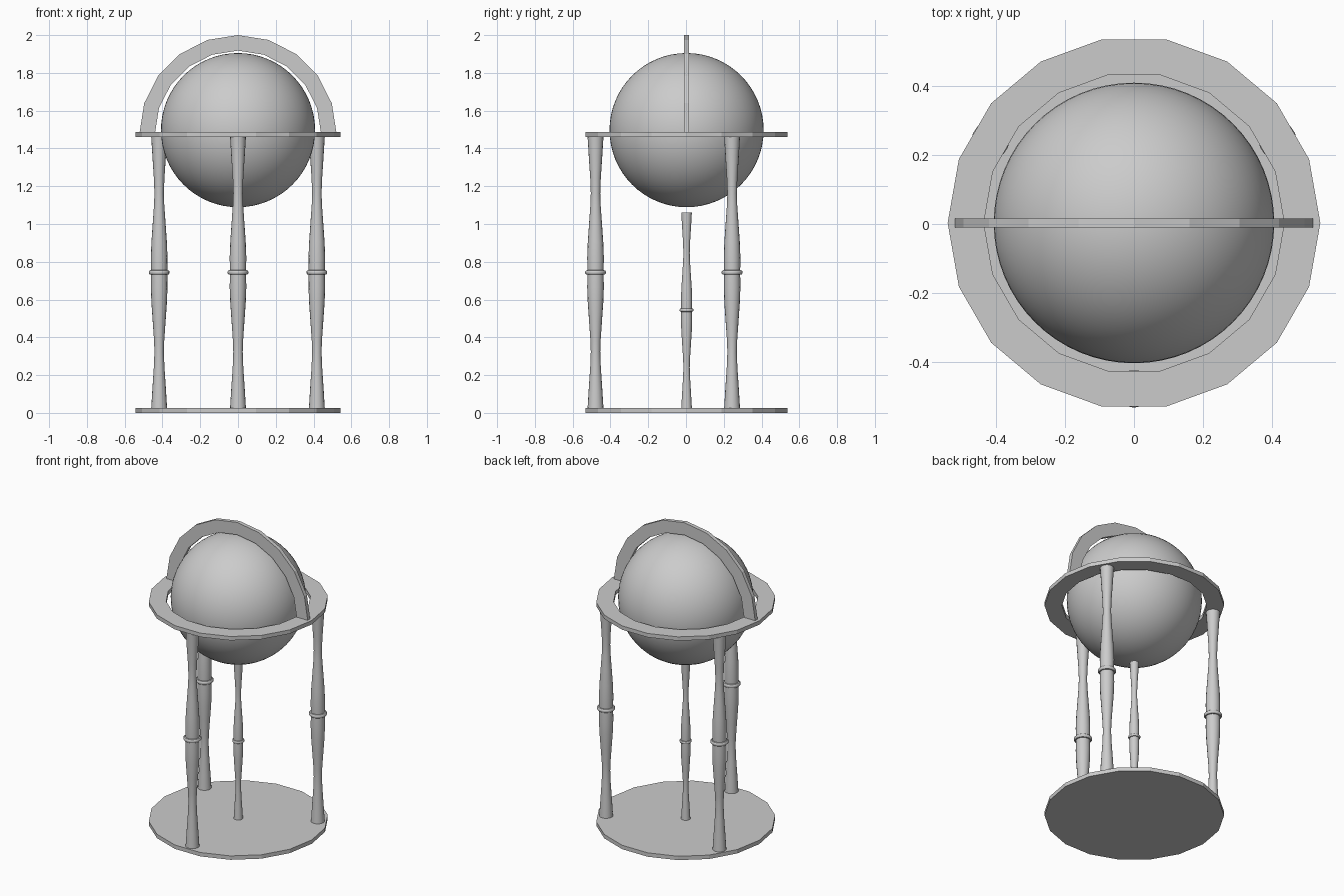
import bpy, bmesh, math

if "Cube" in bpy.data.objects:
    bpy.data.objects.remove(bpy.data.objects["Cube"])

Y0 = 0.003          # slight shift so the whole model is centred in y
SIDES = 18          # facets of base and horizon ring

grey = bpy.data.materials.new("plain grey")
grey.diffuse_color = (0.6, 0.6, 0.6, 1)
grey.use_nodes = True
grey.node_tree.nodes["Principled BSDF"].inputs["Base Color"].default_value = grey.diffuse_color


def finish(name, bm, smooth=None):
    bmesh.ops.recalc_face_normals(bm, faces=bm.faces)
    me = bpy.data.meshes.new(name)
    bm.to_mesh(me)
    bm.free()
    me.materials.append(grey)
    ob = bpy.data.objects.new(name, me)
    bpy.context.collection.objects.link(ob)
    if smooth:
        bpy.ops.object.select_all(action='DESELECT')
        bpy.context.view_layer.objects.active = ob
        ob.select_set(True)
        bpy.ops.object.shade_smooth_by_angle(angle=math.radians(smooth))
    return ob


def sweep(bm, section, place, steps, closed):
    """Sweep a closed cross-section through a list of angles."""
    rings = [[bm.verts.new(place(r, h, a)) for r, h in section] for a in steps]
    n, m = len(rings), len(section)
    for i in range(n if closed else n - 1):
        p, q = rings[i], rings[(i + 1) % n]
        for j in range(m):
            k = (j + 1) % m
            bm.faces.new((p[j], p[k], q[k], q[j]))
    if not closed:
        bm.faces.new(rings[0])
        bm.faces.new(rings[-1][::-1])


def lathe(name, profile, x, y, sides):
    """Turned post with capped ends."""
    bm = bmesh.new()
    rings = [[bm.verts.new((x + r * math.cos(2 * math.pi * s / sides),
                            y + r * math.sin(2 * math.pi * s / sides), z))
              for s in range(sides)] for r, z in profile]
    for p, q in zip(rings, rings[1:]):
        for j in range(sides):
            k = (j + 1) % sides
            bm.faces.new((p[j], p[k], q[k], q[j]))
    bm.faces.new(rings[0])
    bm.faces.new(rings[-1])
    return finish(name, bm, 40)


# base disc
bm = bmesh.new()
low = [bm.verts.new((0.542 * math.cos(2 * math.pi * i / SIDES),
                     Y0 + 0.542 * math.sin(2 * math.pi * i / SIDES), 0))
       for i in range(SIDES)]
face = bm.faces.new(low)
ext = bmesh.ops.extrude_face_region(bm, geom=[face], use_keep_orig=True)
bmesh.ops.translate(bm, vec=(0, 0, 0.026),
                    verts=[v for v in ext["geom"] if isinstance(v, bmesh.types.BMVert)])
finish("base_disc", bm)

# horizon ring
bm = bmesh.new()
sweep(bm, [(0.437, 1.461), (0.542, 1.461), (0.542, 1.487), (0.437, 1.487)],
      lambda r, h, a: (r * math.cos(a), Y0 + r * math.sin(a), h),
      [2 * math.pi * i / SIDES for i in range(SIDES)], True)
finish("horizon_ring", bm)

# meridian arch
bm = bmesh.new()
sweep(bm, [(0.44, -0.013), (0.522, -0.013), (0.522, 0.013), (0.44, 0.013)],
      lambda r, h, a: (r * math.cos(a), Y0 + h, 1.478 + r * math.sin(a)),
      [math.pi * i / 10 for i in range(11)], False)
finish("meridian_arch", bm)

# globe
bm = bmesh.new()
bmesh.ops.create_uvsphere(bm, u_segments=64, v_segments=32, radius=0.408)
bmesh.ops.translate(bm, vec=(0, Y0, 1.497), verts=bm.verts)
finish("globe", bm, 60)

# turned leg: (radius, distance from the middle), mirrored about the collar
MID = 0.7435
half = [(0.042, 0.7175), (0.036, 0.62), (0.028, 0.50), (0.025, 0.42), (0.027, 0.36),
        (0.034, 0.26), (0.041, 0.16), (0.044, 0.08), (0.043, 0.012),
        (0.050, 0.011), (0.055, 0.005)]
shape = [(r, -d) for r, d in half] + [(r, d) for r, d in reversed(half)]

leg = [(r, MID + d) for r, d in shape]
for name, deg in (("front_leg", 270), ("right_leg", 30), ("left_leg", 150)):
    a = math.radians(deg)
    lathe(name, leg, 0.482 * math.cos(a), Y0 + 0.482 * math.sin(a), 16)

# shorter, thinner post under the globe
lathe("centre_post", [(r * 0.67, 0.544 + d * 0.722) for r, d in shape], 0, Y0, 16)
